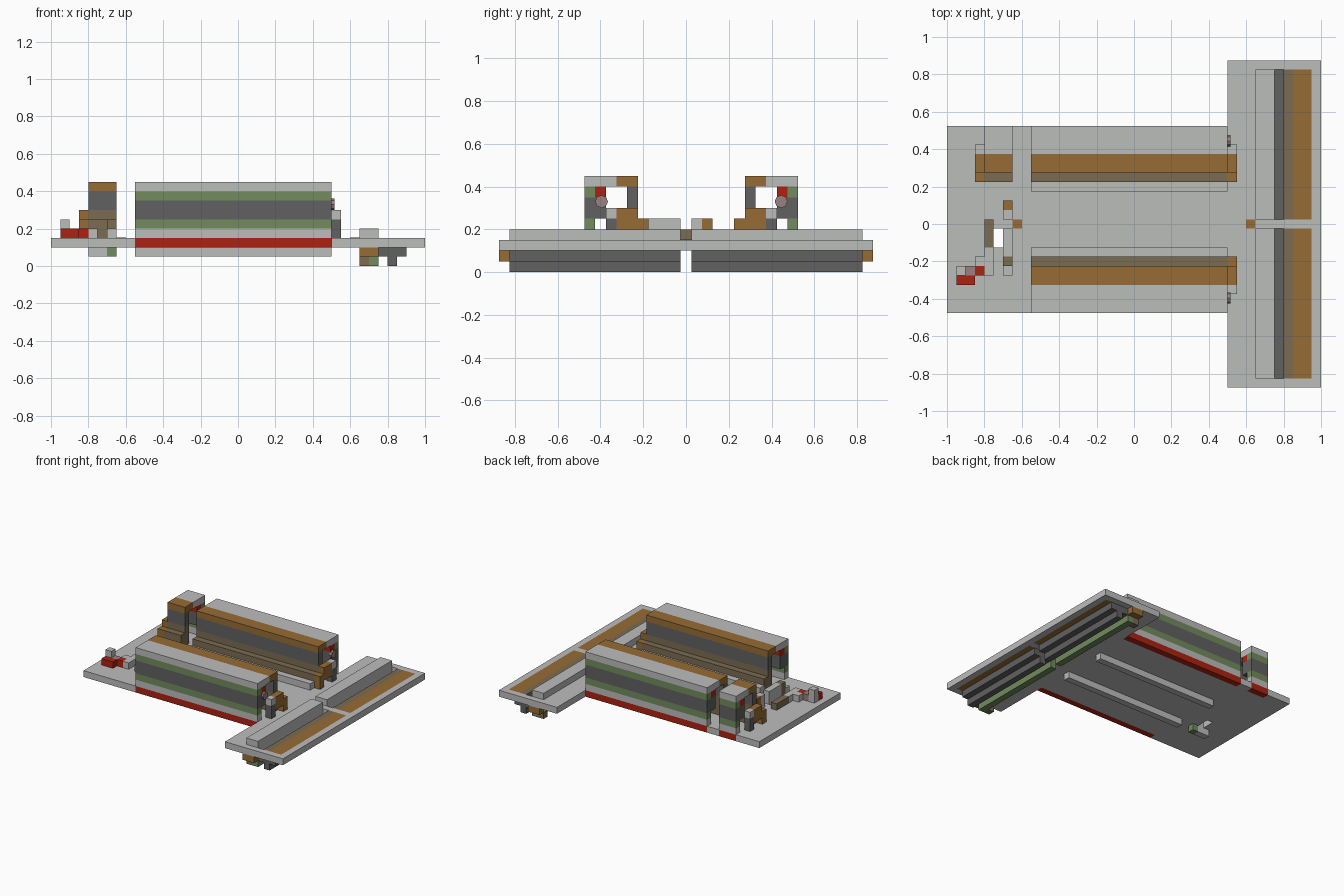
import bpy, bmesh

cube = bpy.data.objects.get("Cube")
if cube:
    bpy.data.objects.remove(cube)

U = 0.05  # block size


def material(name, rgb):
    m = bpy.data.materials.new(name)
    m.use_nodes = True
    colour = (*rgb, 1)
    m.diffuse_color = colour
    bsdf = m.node_tree.nodes["Principled BSDF"]
    bsdf.inputs["Base Color"].default_value = colour
    bsdf.inputs["Roughness"].default_value = 0.8
    return m


GREY = material("light grey", (0.5, 0.51, 0.5))
DARK = material("dark grey", (0.12, 0.12, 0.12))
GREEN = material("moss green", (0.17, 0.26, 0.11))
RED = material("red", (0.42, 0.016, 0.006))
BROWN = material("brown", (0.31, 0.15, 0.035))
OLIVE = material("grey brown", (0.2, 0.15, 0.085))
PINK = material("dusty pink", (0.32, 0.22, 0.21))


def blocks(name, mat, *boxes):
    """One object made of boxes (x0, x1, y0, y1, z0, z1)."""
    bm = bmesh.new()
    for x0, x1, y0, y1, z0, z1 in boxes:
        made = bmesh.ops.create_cube(bm, size=1)["verts"]
        for v in made:
            v.co.x = x1 if v.co.x > 0 else x0
            v.co.y = y1 if v.co.y > 0 else y0
            v.co.z = z1 if v.co.z > 0 else z0
    mesh = bpy.data.meshes.new(name)
    bm.to_mesh(mesh)
    bm.free()
    mesh.materials.append(mat)
    ob = bpy.data.objects.new(name, mesh)
    bpy.context.collection.objects.link(ob)
    return ob


# Cross-section in blocks: depth from the outer face, then height
SECTION = [
    ("sill", RED, 0, 1, 2, 3),
    ("skirt", GREY, 0, 1, 3, 4),
    ("lower_band", GREEN, 0, 1, 4, 5),
    ("window_band", DARK, 0, 1, 5, 7),
    ("upper_band", GREEN, 0, 1, 7, 8),
    ("roof_outer", GREY, 0, 3, 8, 9),
    ("roof_inner", BROWN, 3, 5, 8, 9),
    ("inner_lining", DARK, 1, 2, 5, 7),
    ("inner_rail", RED, 1, 2, 7, 8),
    ("inner_window", DARK, 4, 5, 6, 8),
    ("inner_panel", OLIVE, 4, 5, 3, 6),
    ("inner_step", OLIVE, 5, 6, 3, 5),
]
CURB = [("curb", GREY, 6, 7, 3, 4), ("under_fin", GREY, 6, 7, 1, 2)]
END = [
    ("end_cap", GREY, 2, 3, 5, 6),
    ("end_post", DARK, 2, 3, 3, 5),
    ("end_bracket", BROWN, 3, 5, 4, 6),
    ("end_foot", BROWN, 5, 6, 3, 5),
]


def extrude(prefix, section, x0, x1, outer, inward):
    for name, mat, d0, d1, z0, z1 in section:
        a, b = sorted((outer + inward * d0 * U, outer + inward * d1 * U))
        blocks(prefix + "_" + name, mat, (x0, x1, a, b, z0 * U, z1 * U))


# Two long walls and the short tower
for side, outer, inward in (("front", -0.475, 1), ("back", 0.525, -1)):
    extrude(side + "_wall", SECTION + CURB, -0.55, 0.5, outer, inward)
    extrude(side + "_wall", END, 0.5, 0.55, outer, inward)
    # small rounded knob at the wall end
    bpy.ops.mesh.primitive_cylinder_add(
        vertices=8, radius=0.03, depth=0.02,
        location=(0.505, outer + inward * 0.08, 0.33), rotation=(0, 1.5708, 0))
    knob = bpy.context.object
    knob.name = side + "_wall_knob"
    knob.data.materials.append(PINK)
extrude("tower", SECTION, -0.8, -0.65, 0.525, -1)
extrude("tower", END, -0.85, -0.8, 0.525, -1)

# Base plate with a small opening and room for the red sills
P = (0.1, 0.15)
blocks("base_plate", GREY,
       (-1, -0.75, -0.425, 0.475, *P),
       (-0.7, 0.5, -0.425, 0.475, *P),
       (-0.75, -0.7, -0.425, -0.125, *P),
       (-0.75, -0.7, -0.025, 0.475, *P),
       (-1, -0.55, -0.475, -0.425, *P),
       (-1, -0.8, 0.475, 0.525, *P),
       (-0.65, -0.55, 0.475, 0.525, *P))
blocks("plate_studs", BROWN,
       (-0.65, -0.6, -0.025, 0.025, 0.148, 0.153),
       (0.6, 0.65, -0.025, 0.025, 0.148, 0.153))

# Cross plate, open where the strips run through it
blocks("cross_plate", GREY,
       (0.5, 0.75, -0.875, 0.875, *P),
       (0.95, 1, -0.875, 0.875, *P),
       (0.75, 0.95, -0.875, -0.825, *P),
       (0.75, 0.95, 0.825, 0.875, *P),
       (0.75, 0.95, -0.025, 0.025, *P))


def paired(name, mat, x0, x1, z0, z1, near=0.025, far=0.825):
    blocks(name, mat, (x0, x1, near, far, z0, z1),
           (x0, x1, -far, -near, z0, z1))


paired("cross_ridge", GREY, 0.65, 0.75, 0.15, 0.2)
paired("cross_strip_brown", BROWN, 0.85, 0.95, *P)
paired("cross_strip_olive", OLIVE, 0.8, 0.85, *P)
paired("cross_channel", DARK, 0.75, 0.9, 0.05, 0.1)
paired("cross_keel", DARK, 0.8, 0.85, 0, 0.05)
paired("cross_rail", GREEN, 0.7, 0.75, 0, 0.1)
paired("cross_end_block", BROWN, 0.65, 0.75, 0.05, 0.1, 0.825, 0.875)
paired("cross_end_foot", OLIVE, 0.65, 0.7, 0, 0.05, 0.775, 0.825)

# Loose blocks on the open end of the plate
blocks("red_blocks", RED,
       (-0.95, -0.85, -0.325, -0.275, 0.15, 0.2),
       (-0.85, -0.8, -0.275, -0.225, 0.15, 0.2))
blocks("pink_block", PINK, (-0.9, -0.85, -0.275, -0.225, 0.15, 0.2))
blocks("grey_blocks", GREY,
       (-0.95, -0.9, -0.275, -0.225, 0.15, 0.25),
       (-0.85, -0.8, -0.225, -0.175, 0.15, 0.2),
       (-0.8, -0.75, -0.275, -0.125, 0.15, 0.2),
       (-0.7, -0.65, -0.275, -0.225, 0.15, 0.2),
       (-0.7, -0.65, -0.175, -0.025, 0.15, 0.25),
       (-0.7, -0.65, 0.025, 0.075, 0.15, 0.25))
blocks("olive_blocks", OLIVE,
       (-0.8, -0.75, -0.125, 0.025, 0.15, 0.2),
       (-0.7, -0.65, -0.225, -0.175, 0.15, 0.25))
blocks("brown_block", BROWN, (-0.7, -0.65, 0.075, 0.125, 0.15, 0.25))

# Small parts below the opening
blocks("under_block_grey", GREY, (-0.8, -0.7, -0.175, -0.125, 0.05, 0.1))
blocks("under_block_green", GREEN, (-0.7, -0.65, -0.175, -0.125, 0.05, 0.1))
